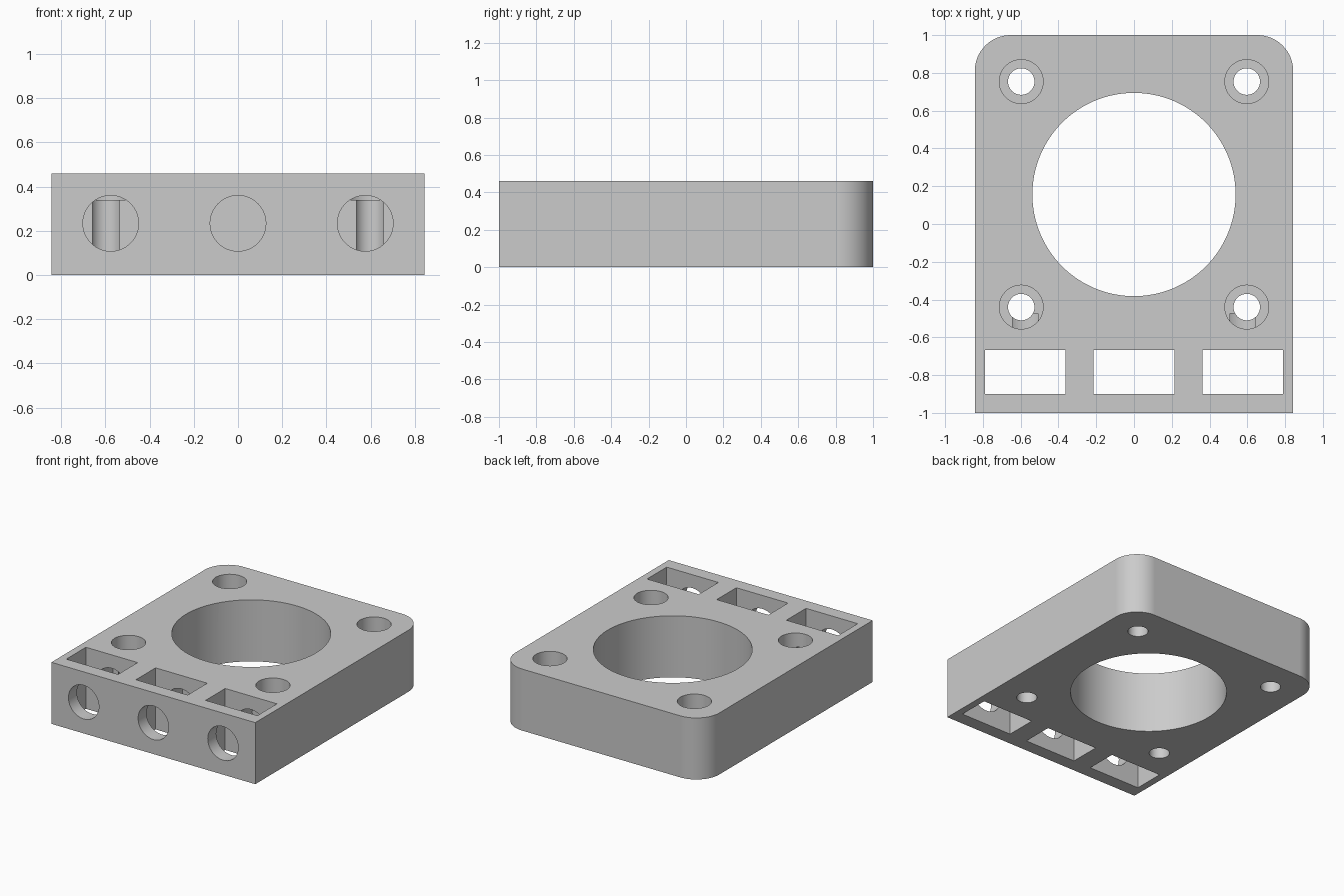
import bpy, bmesh, math
from mathutils import Matrix, Vector

old = bpy.data.objects.get("Cube")
if old:
    bpy.data.objects.remove(old, do_unlink=True)

HALF_W, HEIGHT = 0.843, 0.46
SCREW_X, SLOT_X = 0.597, 0.576

grey = bpy.data.materials.new("grey plastic")
grey.use_nodes = True
colour = (0.6, 0.6, 0.6, 1)
grey.diffuse_color = colour
grey.node_tree.nodes["Principled BSDF"].inputs["Base Color"].default_value = colour


def make_object(name, bm):
    bmesh.ops.recalc_face_normals(bm, faces=bm.faces)
    mesh = bpy.data.meshes.new(name)
    bm.to_mesh(mesh)
    bm.free()
    mesh.materials.append(grey)
    obj = bpy.data.objects.new(name, mesh)
    bpy.context.collection.objects.link(obj)
    return obj


def box(low, high):
    low, high = Vector(low), Vector(high)
    bm = bmesh.new()
    size = Matrix.Diagonal((*(high - low), 1))
    bmesh.ops.create_cube(bm, size=1, matrix=Matrix.Translation((low + high) / 2) @ size)
    return bm


def cylinder(start, end, radius, sides=64):
    start, end = Vector(start), Vector(end)
    axis = end - start
    turn = axis.to_track_quat('Z', 'Y').to_matrix().to_4x4()
    bm = bmesh.new()
    bmesh.ops.create_cone(bm, cap_ends=True, segments=sides, radius1=radius, radius2=radius,
                          depth=axis.length, matrix=Matrix.Translation((start + end) / 2) @ turn)
    return bm


# Block with its two rear vertical corners rounded
bm = box((-HALF_W, -1, 0), (HALF_W, 1, HEIGHT))
corners = [e for e in bm.edges if all(v.co.y > 0 for v in e.verts)
           and abs(e.verts[0].co.z - e.verts[1].co.z) > 0.1]
bmesh.ops.bevel(bm, geom=corners, offset=0.19, segments=16, profile=0.5, affect='EDGES')
block = make_object("mounting_block", bm)

# Large central opening
cuts = [cylinder((0, 0.156, -0.1), (0, 0.156, 0.6), 0.538, 128)]

# Counterbored screw holes
for x in (-SCREW_X, SCREW_X):
    for y in (-0.44, 0.754):
        cuts.append(cylinder((x, y, -0.1), (x, y, 0.4), 0.07))
        cuts.append(cylinder((x, y, 0.34), (x, y, 0.6), 0.116))

# Front slots with blind bores running through them
for x in (-SLOT_X, 0, SLOT_X):
    cuts.append(box((x - 0.214, -0.9, -0.1), (x + 0.214, -0.668, 0.6)))
    cuts.append(cylinder((x, -1.1, 0.234), (x, -0.475, 0.234), 0.126))

bpy.context.view_layer.objects.active = block
for shape in cuts:
    cutter = make_object("hole_cutter", shape)
    cutter.hide_render = True
    mod = block.modifiers.new("hole", 'BOOLEAN')
    mod.operation, mod.solver, mod.object = 'DIFFERENCE', 'EXACT', cutter
    bpy.ops.object.modifier_apply(modifier=mod.name)
    bpy.data.objects.remove(cutter, do_unlink=True)

# Smooth the round walls, keep rims sharp and large faces flat
bpy.ops.object.select_all(action='DESELECT')
block.select_set(True)
bpy.ops.object.shade_smooth_by_angle(angle=math.radians(30))
flat = block.modifiers.new("flat faces", 'WEIGHTED_NORMAL')
flat.keep_sharp = True
